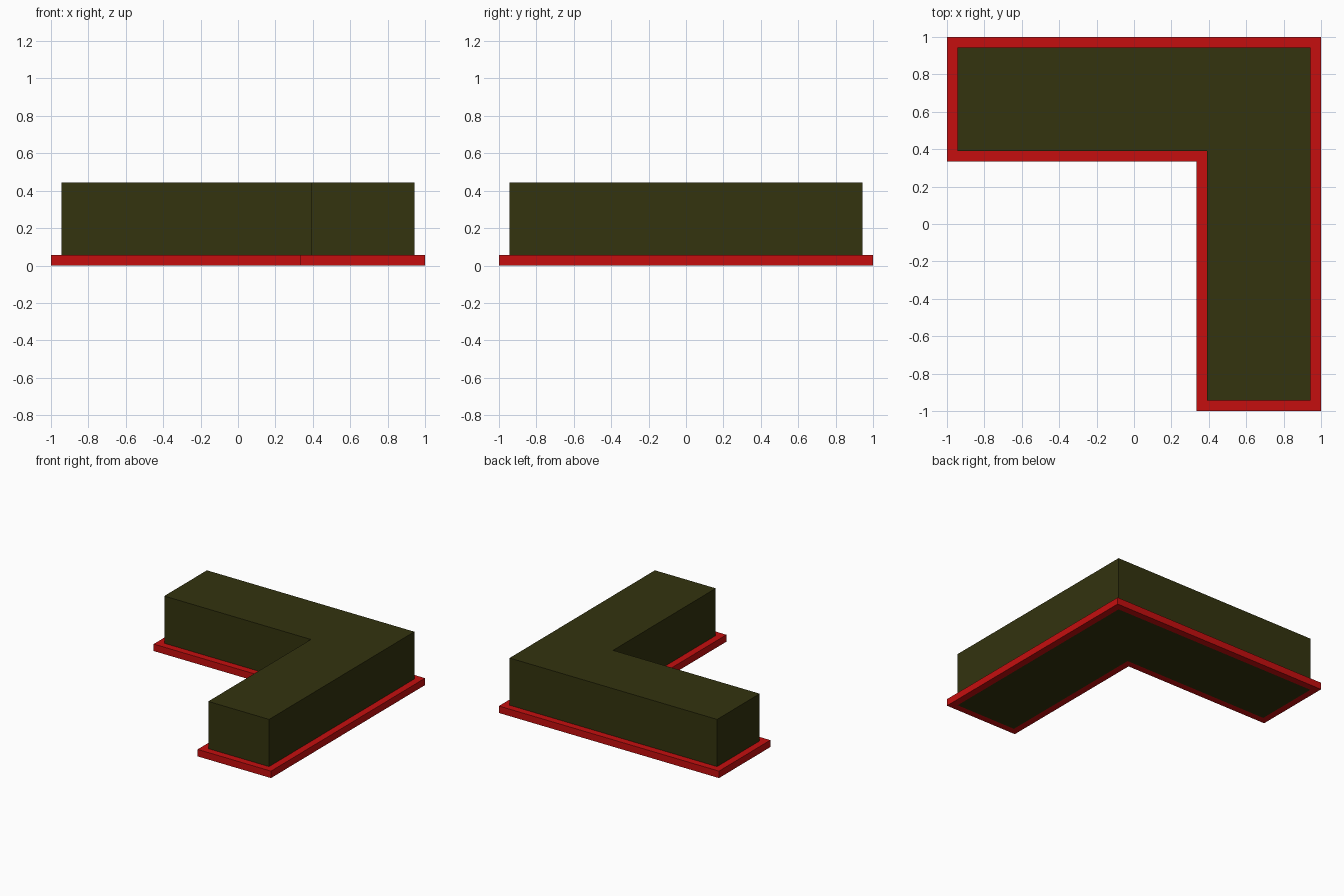
import bpy
import bmesh

cube = bpy.data.objects.get("Cube")
if cube:
    bpy.data.objects.remove(cube, do_unlink=True)

RIM_HEIGHT = 0.057
BODY_HEIGHT = 0.445
RIM_WIDTH = 0.057


def make_material(name, rgb):
    mat = bpy.data.materials.new(name)
    mat.use_nodes = True
    mat.diffuse_color = (*rgb, 1)
    mat.node_tree.nodes["Principled BSDF"].inputs["Base Color"].default_value = (*rgb, 1)
    return mat


def l_outline(inset):
    """Counter-clockwise L outline, moved inwards by inset."""
    e, c = 1 - inset, 0.333 + inset
    return [(-e, c), (c, c), (c, -e), (e, -e), (e, e), (-e, e)]


def finish(name, bm, mat):
    bmesh.ops.recalc_face_normals(bm, faces=bm.faces)
    mesh = bpy.data.meshes.new(name)
    bm.to_mesh(mesh)
    bm.free()
    mesh.materials.append(mat)
    obj = bpy.data.objects.new(name, mesh)
    bpy.context.collection.objects.link(obj)
    return obj


def extrude_up(bm, faces, height):
    result = bmesh.ops.extrude_face_region(bm, geom=faces)
    verts = [g for g in result["geom"] if isinstance(g, bmesh.types.BMVert)]
    bmesh.ops.translate(bm, verts=verts, vec=(0, 0, height))


olive = make_material("dark olive", (0.033, 0.033, 0.0045))
red = make_material("red", (0.56, 0.0045, 0.0045))

# L-shaped body, reaching the ground inside the rim
bm = bmesh.new()
base = bm.faces.new([bm.verts.new((x, y, 0)) for x, y in l_outline(RIM_WIDTH)])
extrude_up(bm, [base], BODY_HEIGHT)
finish("body", bm, olive)

# Low rim that follows the outline of the body
bm = bmesh.new()
outer, inner = ([bm.verts.new((x, y, 0)) for x, y in l_outline(i)] for i in (0, RIM_WIDTH))
ring = []
for i in range(6):
    j = (i + 1) % 6
    ring.append(bm.faces.new((outer[i], outer[j], inner[j], inner[i])))
extrude_up(bm, ring, RIM_HEIGHT)
finish("base_rim", bm, red)
